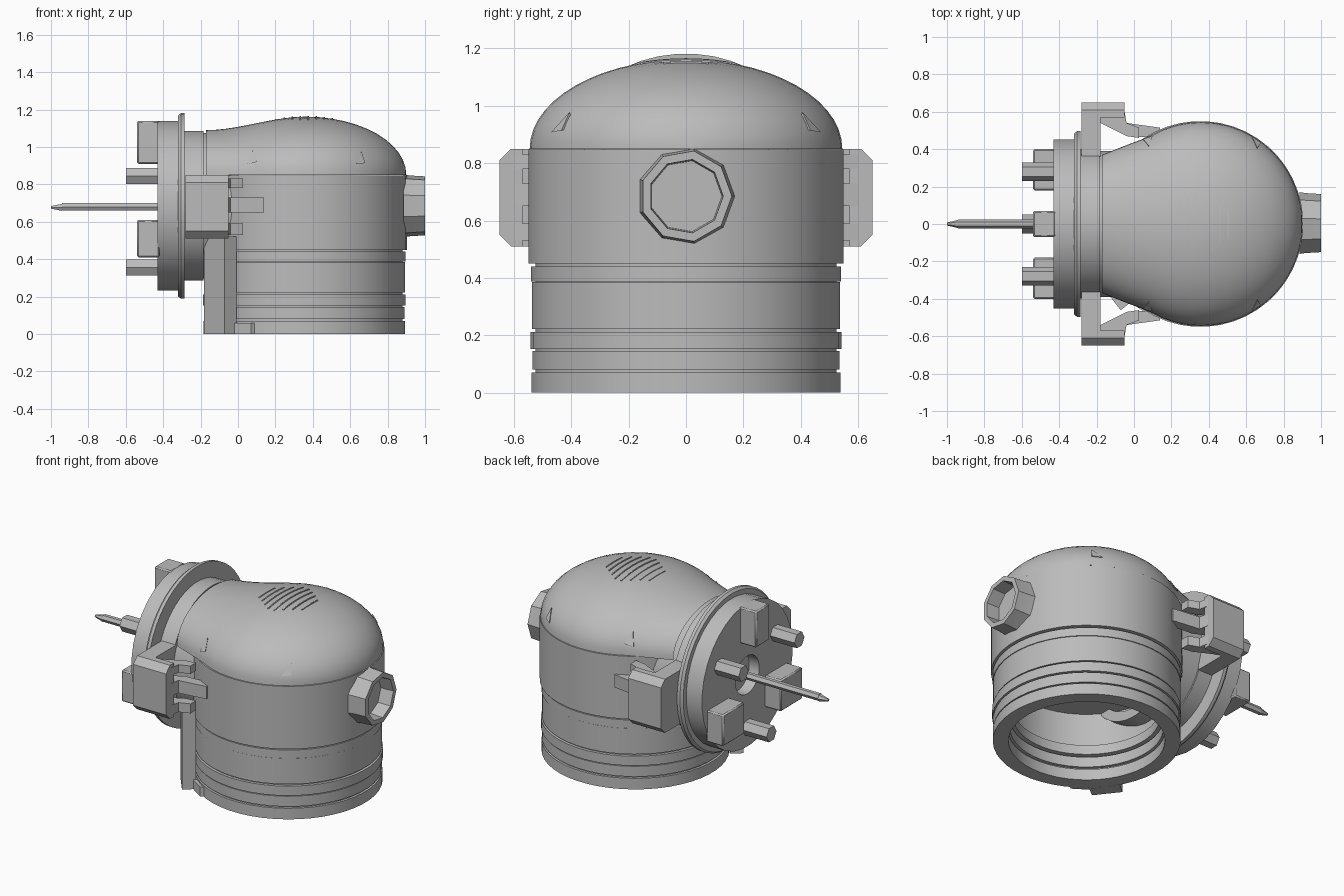
import bpy, bmesh, math
from mathutils import Vector, Matrix

if "Cube" in bpy.data.objects:
    bpy.data.objects.remove(bpy.data.objects["Cube"])

grey = bpy.data.materials.new("mid_grey")
grey.diffuse_color = (0.5, 0.5, 0.5, 1)
grey.use_nodes = True
grey.node_tree.nodes["Principled BSDF"].inputs["Base Color"].default_value = grey.diffuse_color
CX, FZ = 0.355, 0.685      # body axis x, face axis z


def finish(name, bm, angle=35, bevel=0):
    bmesh.ops.remove_doubles(bm, verts=bm.verts, dist=1e-5)
    bmesh.ops.recalc_face_normals(bm, faces=bm.faces)
    me = bpy.data.meshes.new(name)
    bm.to_mesh(me)
    bm.free()
    ob = bpy.data.objects.new(name, me)
    bpy.context.collection.objects.link(ob)
    me.materials.append(grey)
    if bevel:
        m = ob.modifiers.new("bevel", "BEVEL")
        m.width, m.segments = bevel, 1
    bpy.ops.object.select_all(action="DESELECT")
    ob.select_set(True)
    bpy.context.view_layer.objects.active = ob
    bpy.ops.object.shade_smooth_by_angle(angle=math.radians(angle))
    return ob


def lathe(name, profile, axis, centre, n=48, angle=35, phase=0.5):
    """Closed (radius, height) profile turned about z or x."""
    bm = bmesh.new()
    rings = []
    for i in range(n):
        a = 2 * math.pi * (i + phase) / n
        c, s = math.cos(a), math.sin(a)
        rings.append([bm.verts.new(Vector(centre) + Vector(
            (r * c, r * s, h) if axis == "z" else (h, r * c, r * s))) for r, h in profile])
    k = len(profile)
    for i in range(n):
        p, q = rings[i], rings[(i + 1) % n]
        for j in range(k):
            bm.faces.new((p[j], p[(j + 1) % k], q[(j + 1) % k], q[j]))
    return finish(name, bm, angle)


def ring(name, r_in, r_out, lo, hi, axis="z", centre=(CX, 0, 0), n=48):
    return lathe(name, [(r_in, lo), (r_out, lo), (r_out, hi), (r_in, hi)], axis, centre, n)


def box(name, lo, hi, bevel=0, turn=0):
    lo, hi = Vector(lo), Vector(hi)
    mat = (Matrix.Translation((lo + hi) / 2) @ Matrix.Rotation(turn, 4, "Z")
           @ Matrix.Diagonal((*(hi - lo), 1)))
    bm = bmesh.new()
    bmesh.ops.create_cube(bm, size=1, matrix=mat)
    return finish(name, bm, bevel=bevel)


def rod(name, x0, x1, y, z, r, n, r_tip=None):
    bm = bmesh.new()
    mat = Matrix.Translation(((x0 + x1) / 2, y, z)) @ Matrix.Rotation(-math.pi / 2, 4, "Y")
    bmesh.ops.create_cone(bm, cap_ends=True, segments=n, radius1=r,
                          radius2=r if r_tip is None else r_tip, depth=abs(x1 - x0), matrix=mat)
    return finish(name, bm)


def prism(name, pts, shift):
    """Flat 3D outline pushed along a vector."""
    bm = bmesh.new()
    f = bm.faces.new([bm.verts.new(p) for p in pts])
    ext = bmesh.ops.extrude_face_region(bm, geom=[f])["geom"]
    bmesh.ops.translate(bm, vec=shift,
                        verts=[v for v in ext if isinstance(v, bmesh.types.BMVert)])
    return finish(name, bm, 20)


# body: hollow stacked bands with narrow grooves
ring("body_core", 0.46, 0.525, 0.02, 0.84)
for i, (lo, hi, r, r_in) in enumerate([(0, 0.07, 0.54, 0.45), (0.08, 0.145, 0.537, 0.44),
                                       (0.152, 0.212, 0.543, 0.42), (0.222, 0.385, 0.538, 0.46),
                                       (0.387, 0.44, 0.541, 0.46), (0.45, 0.848, 0.55, 0.48)]):
    ring(f"body_band_{i}", r_in, r, lo, hi)
# inner ceiling of the hollow body
ring("inner_ceiling", 0.0, 0.47, 0.44, 0.455)


# dome: half-ellipse sections that widen from the neck and round off at the back
def dome_size(x):
    u = (x - 0.36) / 0.54
    if u > 0:
        k = math.sqrt(max(0, 1 - u * u))
        return 0.545 * k, 0.312 * k
    t = min(1, -u / 0.98)
    s = t * t * (3 - 2 * t)
    round_w = 0.545 * math.sqrt(max(0, 1 - u * u))
    return max(round_w, 0.545 - 0.175 * t ** 1.25), 0.312 - 0.072 * s


def dome_point(x, a):
    w, h = dome_size(x)
    return Vector((x, w * math.cos(a), 0.85 + h * math.sin(a)))


xs = [-0.17 + 0.53 * i / 10 for i in range(10)]
xs += [0.36 + 0.54 * math.sin(math.pi / 2 * i / 12) for i in range(12)] + [0.9]
bm = bmesh.new()
rows = [[bm.verts.new(dome_point(x, math.pi * j / 28)) for j in range(29)] for x in xs]
for p, q in zip(rows, rows[1:]):
    for j in range(28):
        bm.faces.new((p[j], p[j + 1], q[j + 1], q[j]))
dome = finish("dome", bm, 45)
if sum(f.normal.z for f in dome.data.polygons) < 0:
    dome.data.flip_normals()

# dome top slits: slim strips that follow the curve
for i in range(8):
    x = 0.2 + 0.043 * i
    half = 0.36 - 0.06 * abs(i - 3.5)
    lift = Vector((0, 0, 0.004))
    arc = [dome_point(x, math.pi / 2 + half * (k / 4 - 1)) for k in range(9)]
    prism(f"dome_strip_{i}", [p + lift for p in arc] + [p - lift for p in reversed(arc)],
          (0.007, 0, 0))

# small triangular fins on the dome shoulders
for x in (0.07, 0.65):
    for side in (1, -1):
        bm = bmesh.new()
        pts = []
        for dx, a in ((-0.02, 0.2), (0.03, 0.24), (0.01, 0.5)):
            pts.append(dome_point(x + dx, a) + Vector((0, 0.008, 0.004)))
        pts.append(dome_point(x, 0.3) - Vector((0, 0.05, 0)))
        v = [bm.verts.new((p.x, p.y * side, p.z)) for p in pts]
        for t in ((0, 1, 2), (0, 1, 3), (1, 2, 3), (0, 2, 3)):
            bm.faces.new([v[k] for k in t])
        finish("dome_fin", bm)

# neck and face discs, along x
face = (0, 0, FZ)
ring("neck", 0.33, 0.39, -0.19, 0.0, "x", face)
ring("rear_face_disc", 0.12, 0.40, -0.285, -0.185, "x", face)
lathe("face_rim", [(0.12, -0.32), (0.485, -0.32), (0.497, -0.305), (0.497, -0.285),
                   (0.12, -0.285)], "x", face)
ring("face_disc", 0.12, 0.455, -0.43, -0.32, "x", face, 32)
rod("face_hole_floor", -0.36, -0.19, 0, FZ, 0.13, 16)

# face blocks and pins on opposite triangles, with the long central needle
for i, (y, z, w, h) in enumerate([(0, 1.025, 0.07, 0.115), (0.29, 0.51, 0.11, 0.1),
                                  (-0.29, 0.51, 0.11, 0.1)]):
    box(f"face_block_{i}", (-0.54, y - w, z - h), (-0.42, y + w, z + h), 0.008)
for i, (y, z) in enumerate([(0.28, 0.845), (-0.28, 0.845), (0, 0.355)]):
    rod(f"face_pin_{i}", -0.42, -0.6, y, z, 0.05, 6)
rod("needle", -0.35, -0.94, 0, FZ - 0.005, 0.023, 6)
rod("needle_tip", -0.94, -1.0, 0, FZ - 0.008, 0.022, 6, 0.008)

# side brackets: chamfered bars and ears with clamp arms
bar = [(0.36, 0.51), (0.61, 0.51), (0.65, 0.55), (0.65, 0.81), (0.61, 0.85), (0.36, 0.85)]
for side in (1, -1):
    prism("bracket_bar", [(-0.28, y * side, z) for y, z in bar], (0.1, 0, 0))
    prism("bracket_ear", [(-0.18, max(y, 0.57) * side, z) for y, z in bar], (0.13, 0, 0))
    arm = [(-0.18, 0.6), (-0.05, 0.6), (-0.04, 0.54), (0.14, 0.515), (0.14, 0.46),
           (-0.04, 0.47), (-0.18, 0.54)]
    for z0, z1 in ((0.53, 0.59), (0.65, 0.73), (0.78, 0.83)):
        reach = 1 if z0 == 0.65 else 0.2
        prism("clamp_arm", [(x if x < 0 else x * reach, y * side, z0) for x, y in arm],
              (0, 0, z1 - z0))

# upright slab against one side of the body, with a small foot
box("side_slab", (-0.135, -0.455, 0), (-0.055, -0.275, 0.52), 0, math.radians(38))
prism("slab_foot", [(-0.02, -0.42, 0), (0.07, -0.48, 0), (0.1, -0.46, 0), (0.04, -0.38, 0)],
      (0, 0, 0.06))

# hollow rear port, tapering outward
lathe("rear_port", [(0.17, 0.885), (0.165, 0.92), (0.16, 1.0), (0.13, 1.0), (0.125, 0.91),
                    (0.1, 0.885)], "x", face, 9, 20, 0)
rod("rear_port_floor", 0.88, 0.915, 0, FZ, 0.13, 9)
